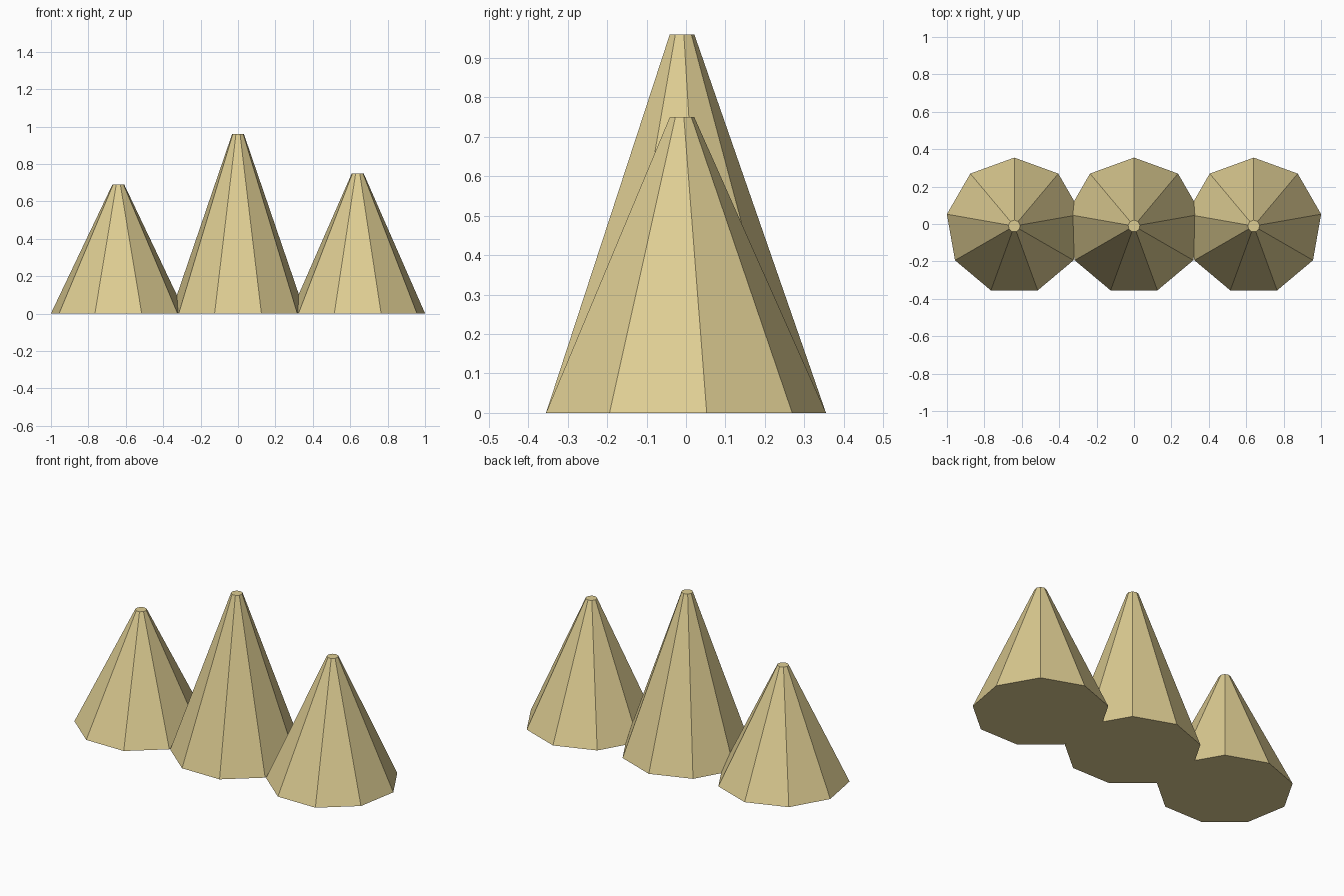
import bpy

cube = bpy.data.objects.get("Cube")
if cube:
    bpy.data.objects.remove(cube, do_unlink=True)

# Single sandy colour
sand = bpy.data.materials.new("pale_sand")
sand.use_nodes = True
colour = (0.73, 0.61, 0.29, 1)
sand.diffuse_color = colour
sand.node_tree.nodes["Principled BSDF"].inputs["Base Color"].default_value = colour


def cone(name, x, height):
    """Nine-sided blunt cone standing on the ground, one corner to the back."""
    bpy.ops.mesh.primitive_cone_add(
        vertices=9, radius1=0.366, radius2=0.032, depth=height,
        end_fill_type='NGON', location=(x, -0.011, height / 2))
    obj = bpy.context.object
    obj.name = name
    obj.data.materials.append(sand)
    bpy.ops.object.shade_flat()


# Row of three overlapping cones
cone("right_cone", -0.64, 0.69)
cone("middle_cone", 0, 0.96)
cone("left_cone", 0.64, 0.75)
